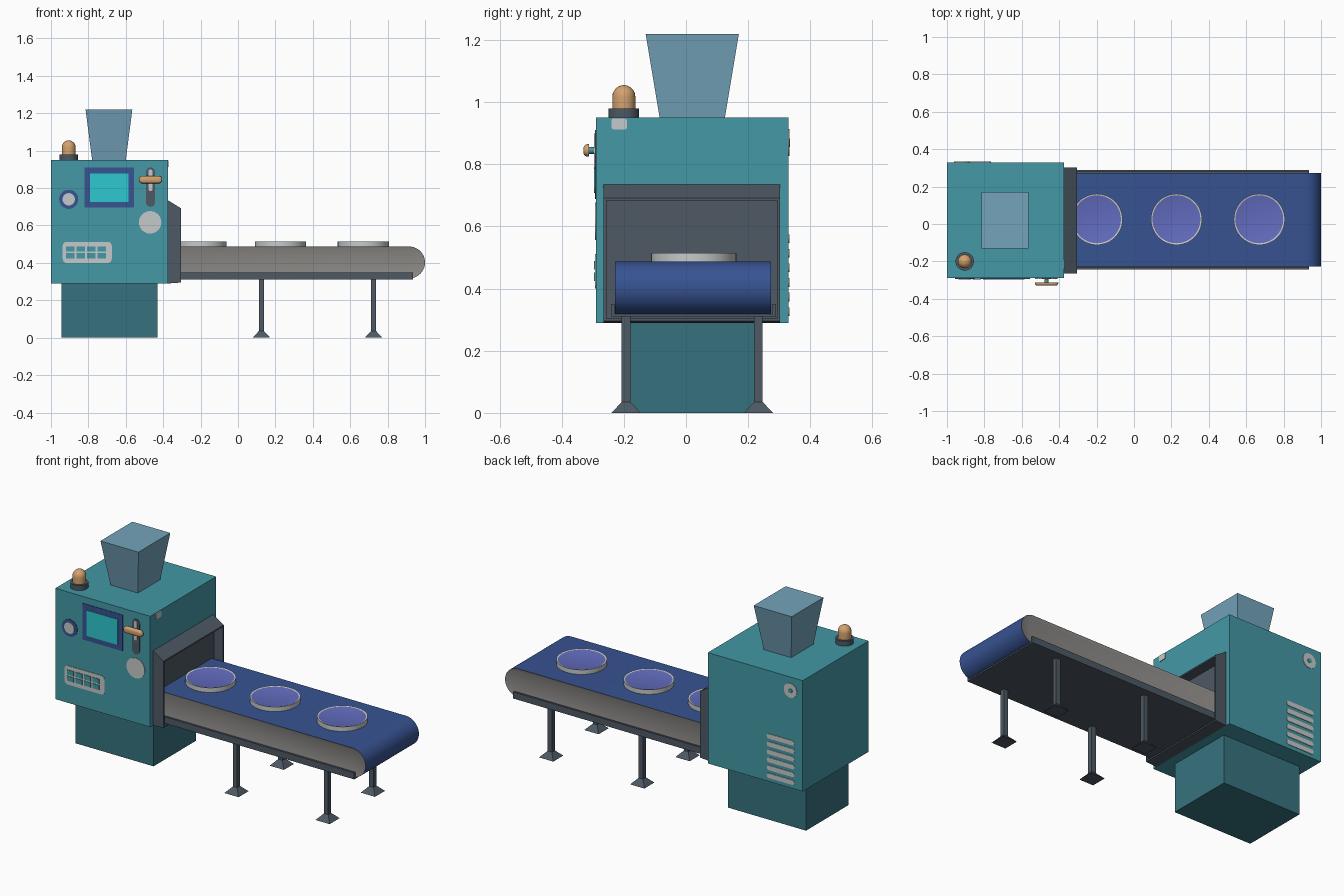
import bpy, bmesh, math
from mathutils import Vector

if "Cube" in bpy.data.objects:
    bpy.data.objects.remove(bpy.data.objects["Cube"])


def material(name, hexcol):
    def lin(c):
        c /= 255
        return c / 12.92 if c <= 0.04045 else ((c + 0.055) / 1.055) ** 2.4
    m = bpy.data.materials.new(name)
    m.diffuse_color = (*[lin(int(hexcol[i:i + 2], 16)) for i in (0, 2, 4)], 1)
    m.use_nodes = True
    m.node_tree.nodes["Principled BSDF"].inputs["Base Color"].default_value = m.diffuse_color
    return m


TEAL = material("teal paint", "4398A5")
DEEP = material("deep teal", "36727E")
DARK = material("dark steel", "4E5964")
BLUE = material("belt blue", "375392")
PURPLE = material("purple fill", "636CBF")
ORANGE = material("amber orange", "D3A26F")
GLASS = material("hopper blue", "74A4BB")
LIGHT = material("light grey", "C6CACA")
GREY = material("side grey", "8B8885")
CYAN = material("screen cyan", "2EC8D0")


def to3d(p, axis, d):
    u, v = p
    return {"x": (d, u, v), "y": (u, d, v), "z": (u, v, d)}[axis]


def loft(name, pts, axis, a, b, mats, pts2=None, edit=None, smooth=False):
    """Solid between outline pts at depth a and pts2 (or pts) at depth b."""
    bm = bmesh.new()
    r0 = [bm.verts.new(to3d(p, axis, a)) for p in pts]
    r1 = [bm.verts.new(to3d(p, axis, b)) for p in (pts2 or pts)]
    n = len(r0)
    for i in range(n):
        j = (i + 1) % n
        bm.faces.new((r0[i], r0[j], r1[j], r1[i]))
    caps = [bm.faces.new(r0), bm.faces.new(r1)]
    bmesh.ops.recalc_face_normals(bm, faces=bm.faces)
    bm.normal_update()
    if edit:
        edit(bm, caps)
    me = bpy.data.meshes.new(name)
    bm.to_mesh(me)
    bm.free()
    for m in mats if isinstance(mats, list) else [mats]:
        me.materials.append(m)
    ob = bpy.data.objects.new(name, me)
    bpy.context.collection.objects.link(ob)
    if smooth:
        bpy.ops.object.select_all(action='DESELECT')
        ob.select_set(True)
        bpy.context.view_layer.objects.active = ob
        bpy.ops.object.shade_smooth_by_angle(angle=math.radians(35))
    return ob


def rect(u0, u1, v0, v1):
    return [(u0, v0), (u1, v0), (u1, v1), (u0, v1)]


def circle(u, v, r, n=40):
    return [(u + r * math.cos(2 * math.pi * i / n), v + r * math.sin(2 * math.pi * i / n)) for i in range(n)]


def rounded(u0, u1, v0, v1, r, n=8):
    pts = []
    for k, (cu, cv) in enumerate([(u1 - r, v1 - r), (u0 + r, v1 - r), (u0 + r, v0 + r), (u1 - r, v0 + r)]):
        for i in range(n + 1):
            t = math.pi / 2 * (k + i / n)
            pts.append((cu + r * math.cos(t), cv + r * math.sin(t)))
    return pts


def front_plate(name, pts, mat, layer=1):
    loft(name, pts, "y", -0.288, -0.29 - 0.003 * layer, mat)


# cabinet, plinth and hopper
loft("cabinet", rect(-1, -0.375, -0.29, 0.33), "z", 0.29, 0.95, TEAL)
loft("plinth", rect(-0.945, -0.43, -0.18, 0.22), "z", 0, 0.29, DEEP)
loft("hopper", rect(-0.78, -0.60, -0.085, 0.125), "z", 0.95, 1.22, GLASS,
     rect(-0.815, -0.565, -0.13, 0.17))


# outlet hood: sloped top, hollowed from the right
def hollow(bm, caps):
    f = max(bm.faces, key=lambda f: f.calc_center_median().x)
    bmesh.ops.inset_individual(bm, faces=[f], thickness=0.012)
    bmesh.ops.inset_individual(bm, faces=[f], thickness=0.0005, depth=-0.06)


loft("outlet_hood", [(-0.375, 0.29), (-0.305, 0.295), (-0.305, 0.692), (-0.375, 0.735)],
     "y", -0.265, 0.302, DARK, edit=hollow)

# warning lamp
lx, ly = -0.905, -0.2
loft("lamp_base", circle(lx, ly, 0.049), "z", 0.95, 0.98, DARK, smooth=True)


def dome(bm, caps):
    f = caps[1]
    for i in range(6):
        t0, t1 = math.pi / 12 * i, math.pi / 12 * (i + 1)
        step = 0.037 * (math.cos(t0) - math.cos(t1)) if i < 5 else 0.006
        res = bmesh.ops.extrude_face_region(bm, geom=[f])
        bm.faces.remove(f)
        f = [g for g in res["geom"] if isinstance(g, bmesh.types.BMFace)][0]
        scale = max(0.037 * math.cos(t1), 0.003) / (0.037 * math.cos(t0))
        for v in f.verts:
            v.co.x = lx + (v.co.x - lx) * scale
            v.co.y = ly + (v.co.y - ly) * scale
            v.co.z = 1.018 + 0.037 * math.sin(t1)


loft("lamp_dome", circle(lx, ly, 0.037, 24), "z", 0.98, 1.018, ORANGE, edit=dome, smooth=True)

# control panel on the front
front_plate("screen_frame", rect(-0.82, -0.555, 0.695, 0.91), BLUE)
front_plate("screen", rect(-0.79, -0.585, 0.725, 0.877), CYAN, 2)
front_plate("button_ring", circle(-0.905, 0.74, 0.051), BLUE)
front_plate("button", circle(-0.905, 0.74, 0.033), LIGHT, 2)
front_plate("round_cover", circle(-0.47, 0.617, 0.06), LIGHT)
front_plate("lever_slot", rounded(-0.492, -0.444, 0.70, 0.91, 0.0235), DARK)
front_plate("lever_track", rounded(-0.479, -0.457, 0.785, 0.9, 0.0105), LIGHT, 2)
front_plate("front_vent", rounded(-0.937, -0.675, 0.4, 0.512, 0.02), LIGHT)
for i in range(4):
    for j in range(2):
        x, z = -0.92 + i * 0.056, 0.424 + j * 0.037
        front_plate("front_vent_slot", rect(x, x + 0.045, z, z + 0.028), TEAL, 2)

# lever with rounded grip
loft("lever_stem", circle(-0.468, 0.845, 0.011, 20), "y", -0.29, -0.314, TEAL, smooth=True)
grip = loft("lever_grip", rounded(-0.53, -0.405, 0.825, 0.865, 0.0199), "y", -0.312, -0.33, ORANGE,
            edit=lambda bm, caps: bmesh.ops.bevel(
                bm, geom=list(caps[1].edges), offset=0.013, segments=4, profile=0.5, affect='EDGES'),
            smooth=True)

# back panel details and small side plate
loft("back_cap", circle(-0.92, 0.87, 0.043), "y", 0.328, 0.333, LIGHT)
loft("back_cap_centre", circle(-0.92, 0.87, 0.014, 20), "y", 0.328, 0.335, TEAL)
for i in range(6):
    z = 0.312 + i * 0.047
    loft("back_vent_slat", rounded(-0.947, -0.765, z, z + 0.028, 0.012, 4), "y", 0.328, 0.333, LIGHT)
loft("side_plate", rounded(-0.24, -0.19, 0.912, 0.948, 0.008, 4), "x", -0.377, -0.371, LIGHT)


# conveyor: blue outer belt, grey recessed sides
def belt_sides(bm, caps):
    for f in caps:
        f.material_index = 1
    res = bmesh.ops.inset_individual(bm, faces=caps, thickness=0.014, depth=-0.005)
    for f in res["faces"]:
        f.material_index = 1


R, CX, CZ = 0.085, 0.915, 0.4025
profile = [(-0.37, CZ - R)] + [(CX + R * math.sin(math.pi * i / 24), CZ - R * math.cos(math.pi * i / 24))
                               for i in range(25)] + [(-0.37, CZ + R)]
loft("conveyor_belt", profile, "y", -0.228, 0.274, [BLUE, GREY], edit=belt_sides, smooth=True)

# tray under the belt: floor and two side rails
loft("tray_floor", rect(-0.37, 0.935, -0.242, 0.29), "z", 0.311, 0.319, DARK)
for y0, y1 in ((-0.242, -0.23), (0.278, 0.29)):
    loft("tray_rail", rect(-0.37, 0.935, 0.311, 0.35), "y", y0, y1, DARK)

# legs with flared feet
for x in (0.125, 0.725):
    for y in (-0.193, 0.233):
        h, f = 0.014, 0.047
        post = rect(x - h, x + h, y - h, y + h)
        loft("leg", post, "z", 0.035, 0.315, DARK)
        loft("foot", rect(x - f, x + f, y - f, y + f), "z", 0, 0.035, DARK, post)


# round dishes on the belt
def fill(bm, caps):
    bmesh.ops.inset_individual(bm, faces=[caps[1]], thickness=0.009, depth=-0.003)
    caps[1].material_index = 1


for x in (-0.198, 0.227, 0.67):
    loft("dish", circle(x, 0.025, 0.137, 48), "z", 0.487, 0.515, [LIGHT, PURPLE], edit=fill, smooth=True)
